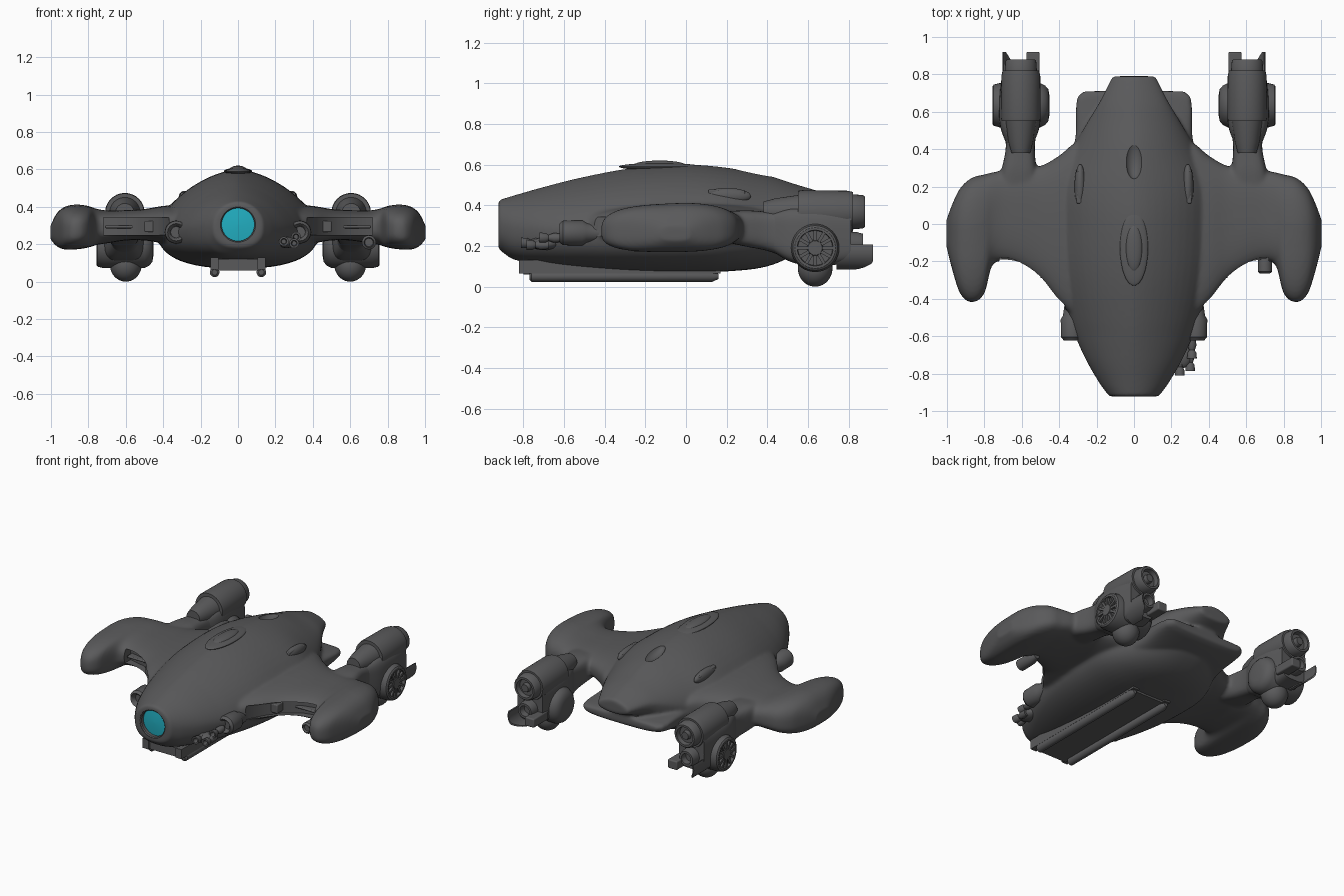
import bpy, bmesh, math
from mathutils import Vector, Matrix

if "Cube" in bpy.data.objects:
    bpy.data.objects.remove(bpy.data.objects["Cube"])

def material(name, rgb):
    m = bpy.data.materials.new(name)
    m.diffuse_color = (*rgb, 1)
    m.use_nodes = True
    m.node_tree.nodes["Principled BSDF"].inputs["Base Color"].default_value = m.diffuse_color
    return m

GREY = material("dark_grey", (0.102, 0.102, 0.105))
CYAN = material("cyan_glass", (0.016, 0.43, 0.54))

def finish(name, bm, mat=GREY, mirror=False, bevel=0, angle=35):
    bmesh.ops.recalc_face_normals(bm, faces=bm.faces)
    me = bpy.data.meshes.new(name)
    bm.to_mesh(me)
    bm.free()
    me.materials.append(mat)
    ob = bpy.data.objects.new(name, me)
    bpy.context.collection.objects.link(ob)
    smooth(ob, angle)
    if bevel:
        b = ob.modifiers.new("bevel", 'BEVEL')
        b.width, b.segments = bevel, 3
    if mirror:
        ob.modifiers.new("mirror", 'MIRROR')
    return ob

def smooth(ob, angle=35):
    bpy.ops.object.select_all(action='DESELECT')
    ob.select_set(True)
    bpy.context.view_layer.objects.active = ob
    bpy.ops.object.shade_smooth_by_angle(angle=math.radians(angle))

def skin(bm, rings):
    vs = [[bm.verts.new(p) for p in r] for r in rings]
    n = len(vs[0])
    for a, b in zip(vs, vs[1:]):
        for i in range(n):
            bm.faces.new((a[i], a[(i + 1) % n], b[(i + 1) % n], b[i]))
    bm.faces.new(vs[0])
    bm.faces.new(vs[-1])

def refine(st, sub=6):
    # smooth interpolation between stations
    out = []
    for i in range(len(st) - 1):
        p1, p2 = st[i], st[i + 1]
        p0, p3 = st[max(i - 1, 0)], st[min(i + 2, len(st) - 1)]
        for k in range(sub):
            t = k / sub
            row = []
            for j in range(len(p1)):
                d = p2[0] - p1[0]
                m1 = (p2[j] - p0[j]) / (p2[0] - p0[0]) * d
                m2 = (p3[j] - p1[j]) / (p3[0] - p1[0]) * d
                row.append((2*t**3 - 3*t*t + 1) * p1[j] + (t**3 - 2*t*t + t) * m1
                           + (3*t*t - 2*t**3) * p2[j] + (t**3 - t*t) * m2)
            out.append(row)
    return out + [list(st[-1])]

def loft(bm, stations, axis, sx=1, nt=2.0, nb=2.5, n=56, droop=0.0, blend=0.0):
    # station: position, side low, side high, bottom, middle, top
    rings = []
    rows = refine(stations)
    for k, (p, a, b, zb, zm, zt) in enumerate(rows):
        ring = []
        top = nt + blend * max(0, 1 - 4 * k / len(rows))
        for i in range(n):
            t = 2 * math.pi * i / n
            c, s = math.cos(t), math.sin(t)
            e = 2 / (top if s > 0 else nb)
            u = (a + b) / 2 + (b - a) / 2 * math.copysign(abs(c) ** e, c)
            h = (zt - zm if s > 0 else zm - zb) * math.copysign(abs(s) ** e, s)
            if s > 0:
                h *= 1 + droop * min(u, 0)
            ring.append((sx * p, u, zm + h) if axis == 'x' else (sx * u, p, zm + h))
        rings.append(ring)
    skin(bm, rings)

def lathe(bm, prof, centre, axis='y', n=32):
    # profile: position along axis, radius
    rings = []
    for p, r in prof:
        r = max(r, 0.0008)
        ring = []
        for i in range(n):
            c, s = r * math.cos(2 * math.pi * i / n), r * math.sin(2 * math.pi * i / n)
            ring.append((p, centre[0] + c, centre[1] + s) if axis == 'x'
                        else (centre[0] + c, p, centre[1] + s))
        rings.append(ring)
    skin(bm, rings)

def box(bm, lo, hi):
    skin(bm, [[(lo[0], y, lo[2]), (hi[0], y, lo[2]), (hi[0], y, hi[2]), (lo[0], y, hi[2])]
              for y in (lo[1], hi[1])])

def ball(bm, centre, size):
    m = Matrix.Translation(centre) @ Matrix.Diagonal((*size, 1))
    bmesh.ops.create_uvsphere(bm, u_segments=32, v_segments=20, radius=1, matrix=m)

# Blended hull: fuselage, tail shelf, wings and engine pylons
bm = bmesh.new()
fus = [(-.922, .132, .185, .30, .425), (-.85, .185, .135, .29, .447), (-.7, .27, .108, .28, .49),
       (-.5, .35, .09, .27, .54), (-.25, .41, .075, .27, .585), (0, .43, .07, .27, .60),
       (.2, .42, .075, .28, .585), (.4, .33, .10, .30, .547), (.55, .245, .17, .35, .50),
       (.65, .185, .27, .38, .47), (.79, .115, .33, .37, .42)]
loft(bm, [(y, -w, w, *z) for y, w, *z in fus], 'y', nt=1.6, blend=.4)
tail = [(.15, .40, .12, .22, .31), (.45, .315, .16, .25, .31), (.67, .305, .21, .26, .29), (.71, .27, .23, .26, .28)]
loft(bm, [(y, -w, w, *z) for y, w, *z in tail], 'y', nt=5, nb=3)
wing = [(0, -.50, .45, .20, .30, .41), (.3, -.50, .44, .19, .3, .41), (.4, -.42, .365, .205, .30, .405),
        (.5, -.30, .31, .22, .30, .388), (.6, -.23, .30, .22, .295, .382), (.7, -.20, .285, .205, .29, .38),
        (.76, -.225, .275, .195, .285, .39), (.80, -.37, .265, .182, .28, .405), (.87, -.418, .245, .172, .27, .413),
        (.93, -.37, .19, .172, .265, .40), (.97, -.25, .11, .19, .265, .365), (1.003, -.12, .02, .225, .26, .30)]
pylon = [(.1, .49, .74, .24, .3, .36), (.28, .52, .71, .2, .29, .375), (.42, .53, .685, .17, .28, .37),
         (.55, .51, .71, .11, .25, .39)]
for s in (1, -1):
    loft(bm, wing, 'x', s, 3, 3, droop=.35)
    loft(bm, pylon, 'y', s, 3.5, 3.5)
raw = finish("hull_source", bm)
rm = raw.modifiers.new("remesh", 'REMESH')
rm.mode, rm.voxel_size = 'VOXEL', 0.011
sm = raw.modifiers.new("smooth", 'SMOOTH')
sm.factor, sm.iterations = 0.5, 5

# Cutter: wing slots, nose recess, dorsal hollow
bm = bmesh.new()
slot = [(.37, -.70), (.37, -.43), (.43, -.32), (.5, -.23), (.6, -.16), (.72, -.13), (.72, -.45)]
for s in (1, -1):
    skin(bm, [[(s * x, y, z) for x, y in slot] for z in (.25, .342)])
lathe(bm, [(-1, .096), (-.885, .096)], (0, .305))
ball(bm, (0, .355, .585), (.05, .115, .055))
cutter = finish("hull_cutter", bm)
cutter.hide_render = True
bo = raw.modifiers.new("cut", 'BOOLEAN')
bo.operation, bo.object = 'DIFFERENCE', cutter
dg = bpy.context.evaluated_depsgraph_get()
mesh = bpy.data.meshes.new_from_object(raw.evaluated_get(dg))
mesh.materials.clear()
mesh.materials.append(GREY)
hull = bpy.data.objects.new("hull", mesh)
bpy.context.collection.objects.link(hull)
smooth(hull, 40)
bpy.data.objects.remove(raw)
bpy.data.objects.remove(cutter)

# Nose window
bm = bmesh.new()
lathe(bm, [(-.900, 0), (-.898, .05), (-.894, .088), (-.882, .088)], (0, .305), n=40)
finish("nose_window", bm, CYAN)
bm = bmesh.new()
lathe(bm, [(-.875, .099), (-.918, .099), (-.921, .094), (-.915, .088), (-.875, .088)], (0, .305), n=40)
bmesh.ops.delete(bm, geom=[f for f in bm.faces if len(f.verts) > 4], context='FACES')
finish("nose_rim", bm)

# Raised dorsal hatch
bm = bmesh.new()
ball(bm, (0, -.13, .59), (.075, .20, .018))
ball(bm, (0, -.13, .598), (.045, .125, .022))
finish("dorsal_hatch", bm)

# Shoulder vents
bm = bmesh.new()
ball(bm, (.288, .2, .445), (.03, .12, .04))
box(bm, (.272, .11, .44), (.308, .18, .478))
box(bm, (.272, .20, .43), (.308, .29, .47))
finish("shoulder_vents", bm, mirror=True, bevel=.006)

# Belly skids with a floor plate
bm = bmesh.new()
lathe(bm, [(-.77, .015), (-.76, .026), (.13, .026), (.16, .012)], (.125, .05), n=20)
box(bm, (.103, -.82, .065), (.147, .17, .13))
finish("belly_skids", bm, mirror=True)
bm = bmesh.new()
box(bm, (-.12, -.80, .06), (.12, .15, .12))
finish("belly_plate", bm)

# Cheek pods, slot fittings
bm = bmesh.new()
lathe(bm, [(-.59, 0), (-.59, .03), (-.61, .034), (-.622, .046), (-.605, .06), (-.51, .062), (-.49, .05),
           (-.42, .04)], (.33, .264))
finish("cheek_pods", bm, mirror=True)
bm = bmesh.new()
box(bm, (.40, -.29, .265), (.50, -.18, .325))
box(bm, (.50, -.185, .285), (.71, -.12, .30))
finish("slot_fittings", bm, mirror=True, bevel=.006)

# Small guns on the right side
bm = bmesh.new()
for x, z, y0 in ((.245, .215, -.81), (.30, .205, -.785), (.31, .24, -.72)):
    lathe(bm, [(y0 + .03, .012), (y0, .016), (y0, .026), (y0 + .03, .024), (y0 + .045, .015),
               (y0 + .07, .024), (y0 + .11, .02)], (x, z), n=16)
ball(bm, (.26, -.70, .21), (.05, .07, .03))
lathe(bm, [(-.25, 0), (-.25, .022), (-.265, .026), (-.255, .038), (-.15, .036), (-.1, .02)], (.70, .21), n=24)
finish("right_guns", bm)

# Engine nacelles
bm = bmesh.new()
loft(bm, [(.40, .55, .67, .19, .28, .36), (.52, .505, .715, .12, .25, .39), (.66, .50, .72, .10, .24, .39),
          (.81, .515, .705, .12, .24, .38)], 'y', nt=4, nb=4)
finish("engine_body", bm, mirror=True)
bm = bmesh.new()
lathe(bm, [(.38, .05), (.44, .066), (.55, .082), (.55, .103), (.57, .106), (.79, .104), (.82, .098),
           (.82, .086), (.87, .082), (.88, .074), (.88, .06), (.85, .055), (.85, .03), (.875, .025), (.875, 0)],
      (.605, .368))
finish("engine_barrel", bm, mirror=True)
bm = bmesh.new()
ball(bm, (.60, .635, .09), (.085, .085, .09))
finish("engine_bulb", bm, mirror=True)

# Side turbine: drum, hub and radial blades
bm = bmesh.new()
lathe(bm, [(.452, .05), (.458, .085), (.475, .105), (.50, .118), (.72, .118), (.75, .11), (.757, .10),
           (.757, .088), (.738, .085), (.738, .04), (.756, .035), (.757, 0)], (.635, .19), 'x', 40)
finish("turbine_drum", bm, mirror=True)
bm = bmesh.new()
for k in range(12):
    part = bmesh.new()
    box(part, (.735, -.008, .035), (.752, .008, .09))
    bmesh.ops.transform(part, verts=part.verts, matrix=Matrix.Translation((0, .635, .19))
                        @ Matrix.Rotation(k * math.pi / 6, 4, 'X'))
    tmp = bpy.data.meshes.new("tmp")
    part.to_mesh(tmp)
    part.free()
    bm.from_mesh(tmp)
    bpy.data.meshes.remove(tmp)
finish("turbine_blades", bm, mirror=True)

# Lower exhaust, rear block and curved flap
bm = bmesh.new()
lathe(bm, [(.70, .06), (.84, .058), (.87, .05), (.87, .035), (.83, .03)], (.61, .21), n=28)
finish("lower_exhaust", bm, mirror=True)
bm = bmesh.new()
box(bm, (.505, .76, .14), (.575, .92, .20))
finish("rear_block", bm, mirror=True, bevel=.008)
bm = bmesh.new()
arc = [math.radians(a) for a in range(-80, 21, 10)]
sec = [(.61 + r * math.cos(a), .175 + r * math.sin(a)) for r, q in ((.093, arc), (.085, arc[::-1])) for a in q]
skin(bm, [[(x, y if y < .8 else min(.92, .80 + 1.6 * (x - .61)), z) for x, z in sec] for y in (.74, .92)])
finish("exhaust_flap", bm, mirror=True)
